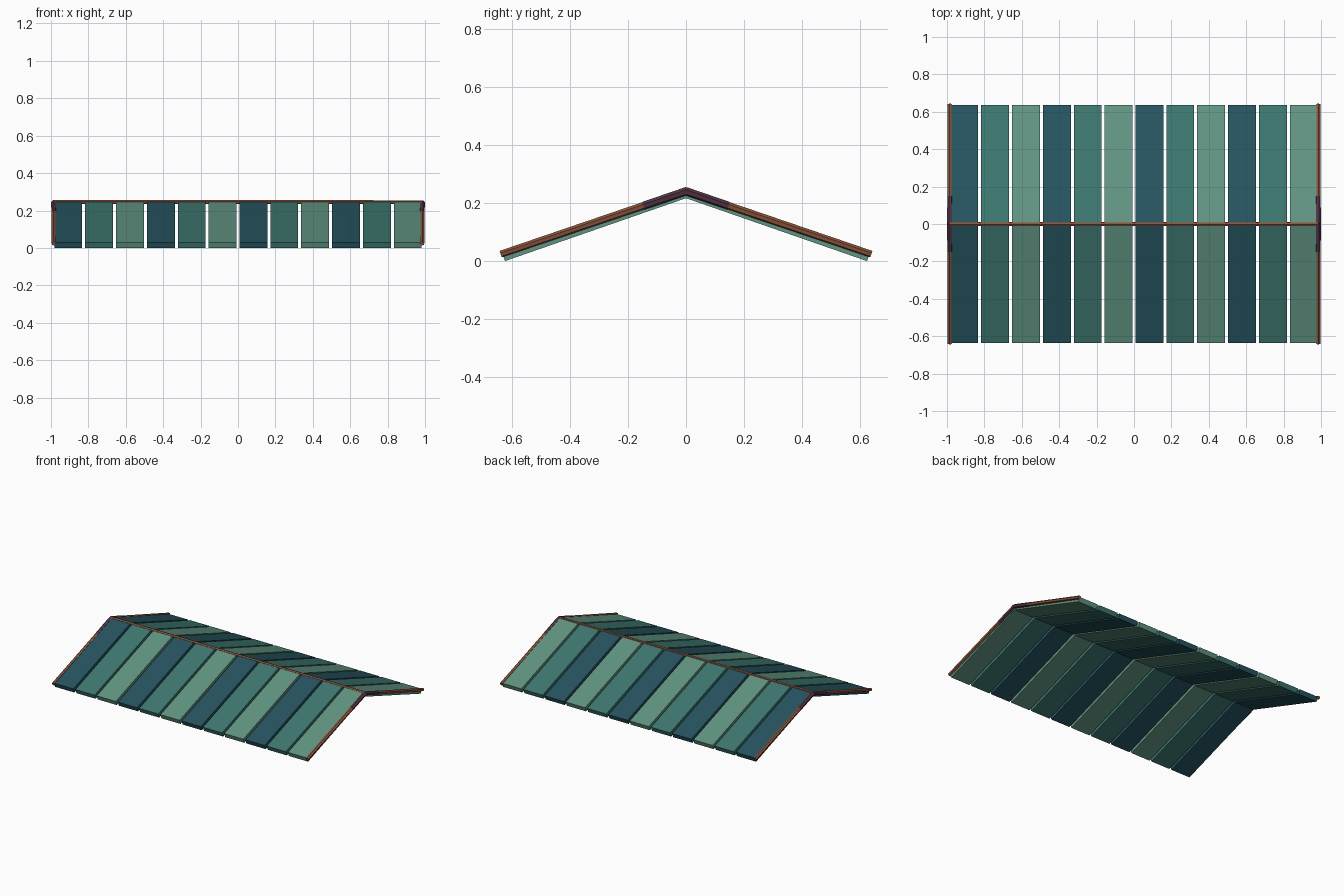
import bpy, bmesh, math
from mathutils import Vector, Matrix

cube = bpy.data.objects.get("Cube")
if cube:
    bpy.data.objects.remove(cube)


def material(name, rgb):
    lin = [(c / 255 / 12.92 if c < 11 else ((c / 255 + 0.055) / 1.055) ** 2.4) for c in rgb]
    m = bpy.data.materials.new(name)
    m.use_nodes = True
    m.diffuse_color = (*lin, 1)
    m.node_tree.nodes["Principled BSDF"].inputs["Base Color"].default_value = (*lin, 1)
    return m


PLANK_COLOURS = [material("deep_teal", (38, 84, 95)),
                 material("mid_teal", (61, 118, 111)),
                 material("pale_green", (96, 148, 129))]
BROWN = material("copper_brown", (140, 84, 60))
PURPLE = material("dark_plum", (84, 52, 70))


def finish(name, bm, mat):
    bmesh.ops.recalc_face_normals(bm, faces=bm.faces)
    me = bpy.data.meshes.new(name)
    bm.to_mesh(me)
    bm.free()
    me.materials.append(mat)
    ob = bpy.data.objects.new(name, me)
    bpy.context.collection.objects.link(ob)
    return ob


def plank(name, x, width, side, mat):
    # sloping board, plumb cut at the ridge and square cut at the eave
    profile = [(0, 0.217), (0, 0.25), (0.636, 0.03), (0.625, 0)]
    bm = bmesh.new()
    face = bm.faces.new([bm.verts.new((x - width / 2, side * y, z)) for y, z in profile])
    ext = bmesh.ops.extrude_face_region(bm, geom=[face])
    verts = [v for v in ext["geom"] if isinstance(v, bmesh.types.BMVert)]
    bmesh.ops.translate(bm, verts=verts, vec=(width, 0, 0))
    finish(name, bm, mat)


def beam(name, start, end, r1, r2, mat, spin=0):
    # slightly tapered six-sided pole between two points
    start, end = Vector(start), Vector(end)
    axis = end - start
    turn = axis.to_track_quat('Z', 'Y').to_matrix().to_4x4()
    bm = bmesh.new()
    bmesh.ops.create_cone(bm, cap_ends=True, segments=6, radius1=r1, radius2=r2,
                          depth=axis.length,
                          matrix=Matrix.Translation((start + end) / 2) @ turn
                          @ Matrix.Rotation(spin, 4, 'Z'))
    finish(name, bm, mat)


# Roof boards in a repeating three-colour order
PITCH, COUNT = 0.165, 12
for i in range(COUNT):
    x = (i - (COUNT - 1) / 2) * PITCH
    for side, label in ((-1, "front"), (1, "back")):
        plank(f"{label}_roof_board_{i + 1}", x, 0.149, side, PLANK_COLOURS[i % 3])

# Gable edge poles with dark sleeves at the peak
for sx, end in ((-1, "right"), (1, "left")):
    for sy, label in ((-1, "front"), (1, "back")):
        x = sx * 0.985
        top = Vector((x, 0, 0.241))
        foot = Vector((x, sy * 0.64, 0.024))
        joint = top.lerp(foot, 0.23)
        beam(f"{label}_{end}_gable_pole", joint, foot, 0.013, 0.012, BROWN, sx * sy * 0.2)
        beam(f"{label}_{end}_peak_sleeve", top, joint, 0.0145, 0.014, PURPLE, sx * sy * 0.2)

# Ridge pole
beam("ridge_pole", (-0.99, 0, 0.245), (0.99, 0, 0.245), 0.011, 0.01, BROWN, math.radians(10))
